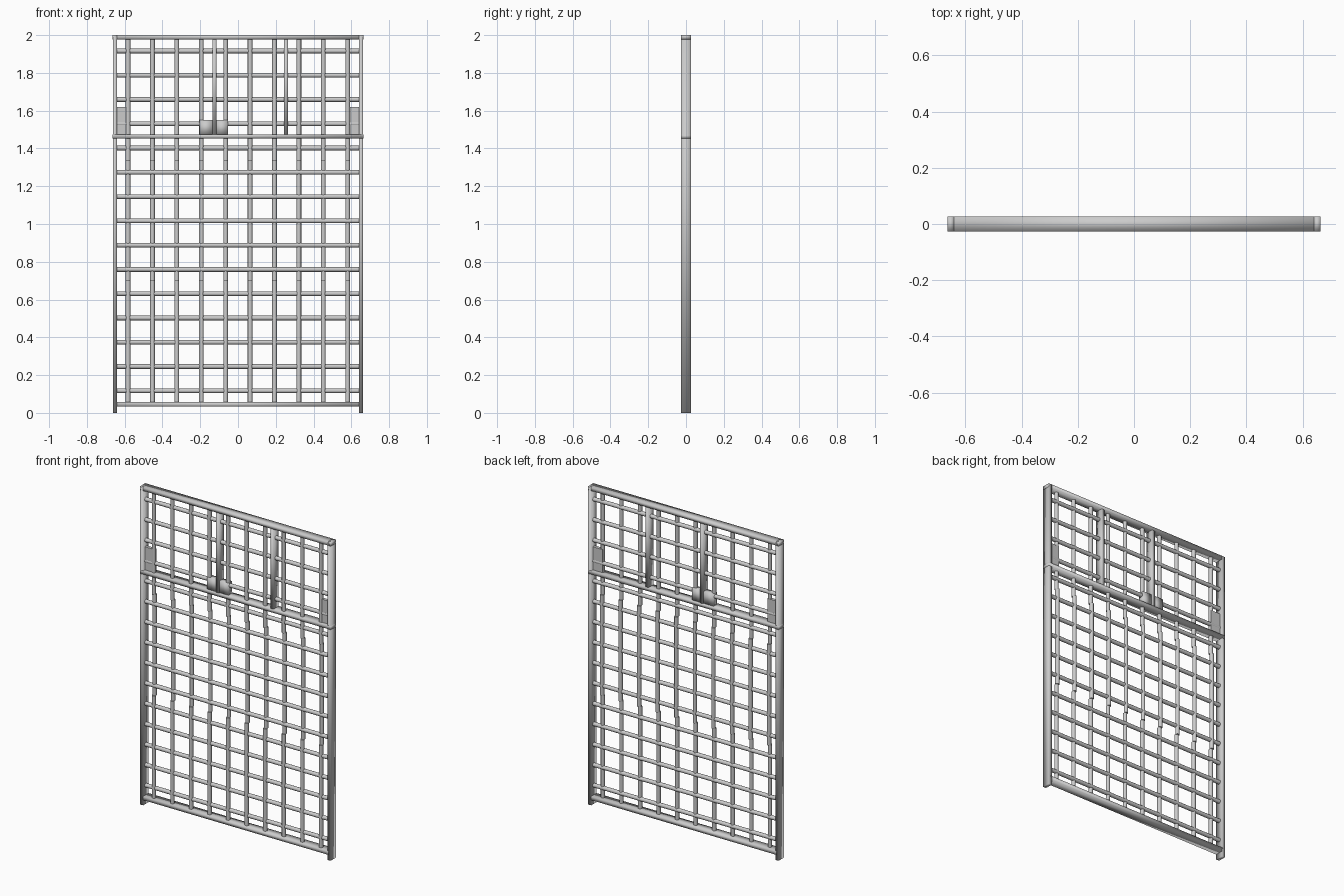
import bpy, math

if "Cube" in bpy.data.objects:
    bpy.data.objects.remove(bpy.data.objects["Cube"])

D = 0.053          # frame depth
R = 0.0125         # bar radius
PITCH = 0.1292


def smooth(o, angle=50):
    bpy.ops.object.select_all(action='DESELECT')
    o.select_set(True)
    bpy.context.view_layer.objects.active = o
    bpy.ops.object.shade_smooth_by_angle(angle=math.radians(angle))


def box(name, x0, x1, z0, z1, depth=D, soft=False):
    bpy.ops.mesh.primitive_cube_add(size=1, location=((x0 + x1) / 2, 0, (z0 + z1) / 2))
    o = bpy.context.object
    o.name = name
    o.scale = (x1 - x0, depth, z1 - z0)
    bpy.ops.object.transform_apply(location=False, rotation=False, scale=True)
    if soft:
        smooth(o, 120)
    return o


def rod(name, center, length, horizontal=False):
    rot = (0, math.pi / 2, 0) if horizontal else (0, 0, 0)
    bpy.ops.mesh.primitive_cylinder_add(vertices=12, radius=R, depth=length,
                                        location=center, rotation=rot)
    o = bpy.context.object
    o.name = name
    smooth(o)
    return o


# Outer frame: posts with feet, top, middle and bottom rails
for side, s in (("left", -1), ("right", 1)):
    a, b = sorted((s * 0.641, s * 0.663))
    box(side + "_post", a, b, 0, 2.0, soft=True)
box("top_rail", -0.664, 0.664, 1.978, 2.0, soft=True)
box("middle_rail", -0.664, 0.664, 1.453, 1.475, D + 0.001, soft=True)
box("bottom_rail", -0.65, 0.65, 0.033, 0.057, soft=True)

# Horizontal bars
for i in range(15):
    rod("horizontal_bar", (0, 0, 0.117 + 0.1285 * i), 1.29, True)

# Vertical bars, woven: the central stretch passes slightly behind the horizontals
spans = ((0.045, 0.70, -0.004), (0.70, 1.335, 0.004),
         (1.335, 1.46, -0.004), (1.46, 1.985, -0.004))
for i in range(10):
    x = -0.582 + PITCH * i
    for z0, z1, y in spans:
        rod("vertical_bar", (x, y, (z0 + z1) / 2), z1 - z0)

# Deep dividers in the upper panel
for x in (-0.125, 0.254):
    box("upper_divider", x - 0.011, x + 0.011, 1.465, 1.985, 0.051, soft=True)

# Thin corner plates above the middle rail
box("left_corner_plate", -0.643, -0.573, 1.47, 1.62, 0.02)
box("right_corner_plate", 0.573, 0.643, 1.47, 1.62, 0.02)

# Lock housing on both sides of the divider
box("lock_box", -0.204, -0.134, 1.47, 1.55, 0.038, soft=True)
box("lock_catch", -0.116, -0.054, 1.47, 1.55, 0.038, soft=True)
